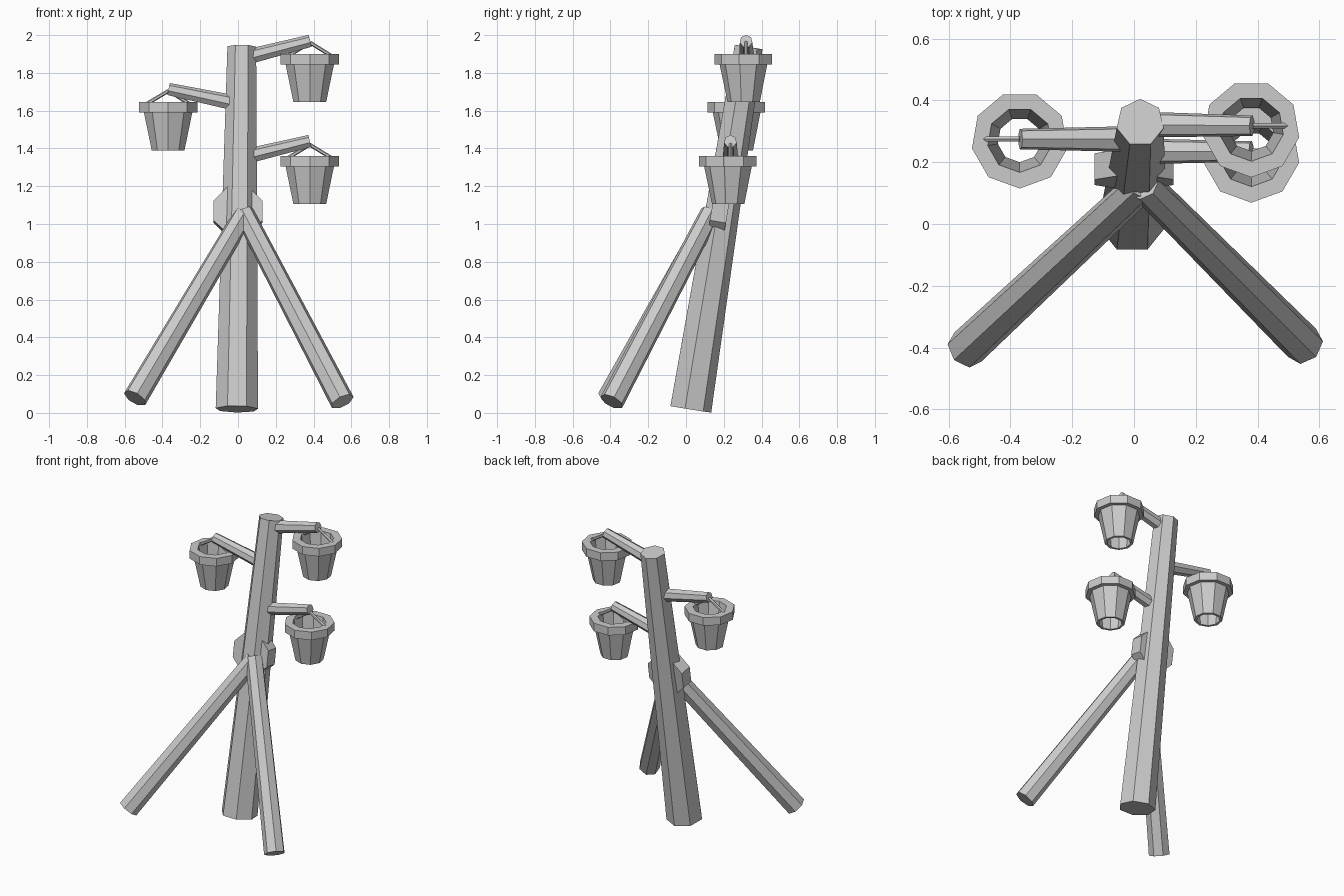
import bpy
import math
from mathutils import Vector, Matrix

if "Cube" in bpy.data.objects:
    bpy.data.objects.remove(bpy.data.objects["Cube"], do_unlink=True)

# Single plain grey for every part
grey = bpy.data.materials.new("plain_grey")
grey.use_nodes = True
COLOUR = (0.6, 0.6, 0.6, 1)
grey.diffuse_color = COLOUR
grey.node_tree.nodes["Principled BSDF"].inputs["Base Color"].default_value = COLOUR


def loft(name, profile, sides, frame, ring=False, turn=0.0):
    """Sweep (radius, height) points around the frame's z axis; ring joins last to first."""
    verts, faces = [], []
    for radius, height in profile:
        for i in range(sides):
            a = math.pi / 2 + turn + math.tau * i / sides
            verts.append(frame @ Vector((radius * math.cos(a), radius * math.sin(a), height)))
    rows = len(profile)
    for r in range(rows if ring else rows - 1):
        low, high = r * sides, (r + 1) % rows * sides
        for i in range(sides):
            j = (i + 1) % sides
            faces.append((low + i, low + j, high + j, high + i))
    if not ring:
        faces.append(tuple(reversed(range(sides))))
        faces.append(tuple(range((rows - 1) * sides, rows * sides)))
    mesh = bpy.data.meshes.new(name)
    mesh.from_pydata(verts, [], faces)
    mesh.materials.append(grey)
    obj = bpy.data.objects.new(name, mesh)
    bpy.context.collection.objects.link(obj)
    return obj


def pole(name, start, end, r_start, r_end, sides=7, hint=(0, 0, 1), turn=0.0):
    """Straight tapered beam between two points; hint sets where its first corner lies."""
    start, end = Vector(start), Vector(end)
    z = (end - start).normalized()
    y = Vector(hint)
    y = (y - z * y.dot(z)).normalized()
    x = y.cross(z)
    frame = Matrix.Translation(start) @ Matrix((x, y, z)).transposed().to_4x4()
    return loft(name, [(r_start, 0), (r_end, (end - start).length)], sides, frame, turn=turn)


# Leaning trunk
pole("trunk", (-0.006, 0.02, 0.02), (0.02, 0.328, 1.937), 0.115, 0.078, hint=(0, 1, 0))

# Two front props
pole("right_prop", (-0.545, -0.405, 0.078), (0.03, 0.13, 1.05), 0.066, 0.055)
pole("left_prop", (0.552, -0.393, 0.06), (0.03, 0.13, 1.06), 0.066, 0.055)

# Octagonal knot where the props meet the trunk
pole("knot", (0, 0.135, 1.072), (0, 0.22, 1.058), 0.139, 0.139, sides=8, turn=math.pi / 8)

# Hanging buckets, each with an arm and a two-rod handle
BUCKET = [(0.088, 0), (0.13, 0.2), (0.157, 0.2), (0.157, 0.255), (0.105, 0.255), (0.072, 0)]
hangers = [
    ("upper", (0.02, 0.322, 1.875), (0.382, 0.318, 1.968), (0.38, 0.308, 1.645)),
    ("middle", (0, 0.275, 1.635), (-0.368, 0.275, 1.713), (-0.37, 0.272, 1.39)),
    ("lower", (0, 0.235, 1.345), (0.38, 0.235, 1.438), (0.38, 0.226, 1.105)),
]
for level, base, tip, foot in hangers:
    pole(level + "_arm", base, tip, 0.043, 0.034)
    loft(level + "_bucket", BUCKET, 9, Matrix.Translation(foot), ring=True, turn=math.pi)
    apex = (tip[0], tip[1], foot[2] + 0.315)
    for side, label in ((-1, "right"), (1, "left")):
        end = (foot[0] + side * 0.115, tip[1], foot[2] + 0.245)
        pole(level + "_handle_" + label, apex, end, 0.01, 0.01, sides=6)
